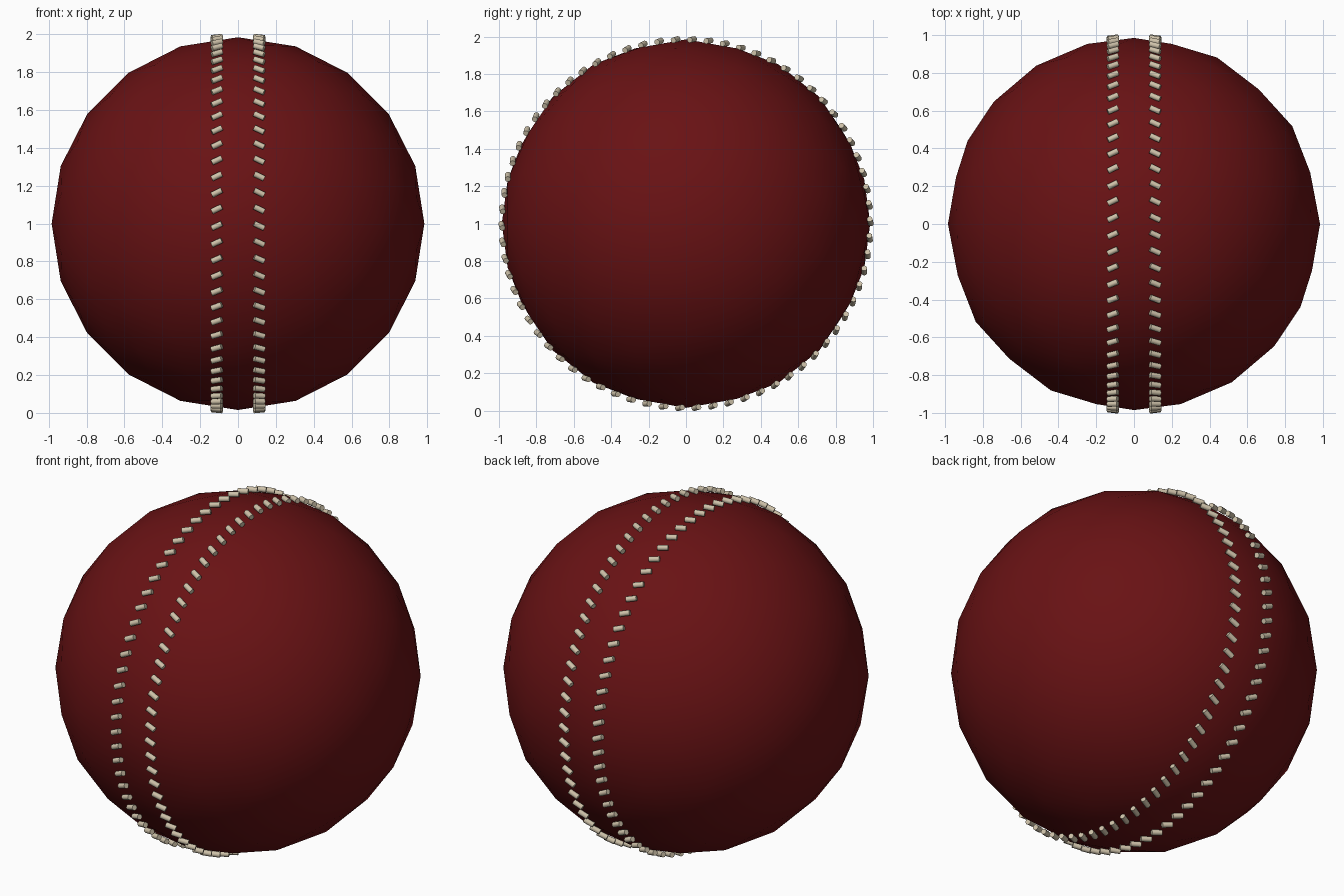
import bpy, bmesh, math
from mathutils import Matrix, Vector

if "Cube" in bpy.data.objects:
    bpy.data.objects.remove(bpy.data.objects["Cube"])

R = 0.985          # ball radius
COUNT = 70         # stitches per row
ROW_X = 0.112      # row offset from the middle
RING = 0.985       # stitch ring radius
TILT = math.radians(25)
PHASE = 0.012


def material(name, rgb):
    m = bpy.data.materials.new(name)
    m.diffuse_color = (*rgb, 1)
    m.use_nodes = True
    m.node_tree.nodes["Principled BSDF"].inputs["Base Color"].default_value = m.diffuse_color
    return m


def finish(bm, name, mat):
    me = bpy.data.meshes.new(name)
    bm.to_mesh(me)
    bm.free()
    me.materials.append(mat)
    ob = bpy.data.objects.new(name, me)
    bpy.context.collection.objects.link(ob)
    return ob


def smooth(ob, deg):
    bpy.ops.object.select_all(action='DESELECT')
    ob.select_set(True)
    bpy.context.view_layer.objects.active = ob
    bpy.ops.object.shade_smooth_by_angle(angle=math.radians(deg))


red = material("dark_red_leather", (0.14, 0.006, 0.007))
cream = material("cream_thread", (0.62, 0.54, 0.40))

# leather ball, coarse geodesic sphere with its pole along y
bm = bmesh.new()
bmesh.ops.create_icosphere(bm, subdivisions=3, radius=R,
                           matrix=Matrix.Rotation(math.pi / 2, 4, 'X'))
ball = finish(bm, "leather_ball", red)
ball.location.z = 1
smooth(ball, 40)

# two mirrored rows of slanted stitches
for side, name in ((-1, "left_stitches"), (1, "right_stitches")):
    bm = bmesh.new()
    for i in range(COUNT):
        a = 2 * math.pi * i / COUNT - PHASE
        pos = Vector((side * ROW_X, -RING * math.cos(a), RING * math.sin(a)))
        normal = pos.normalized()
        along = Vector((0, math.sin(a), math.cos(a)))
        across = along.cross(normal).normalized()
        if across.x < 0:
            across = -across
        axis = across * math.cos(TILT) - along * side * math.sin(TILT)
        other = normal.cross(axis)
        rot = Matrix((other, normal, axis)).transposed().to_4x4()
        bmesh.ops.create_cone(bm, cap_ends=True, segments=10, radius1=0.0155,
                              radius2=0.0155, depth=0.058,
                              matrix=Matrix.Translation(pos) @ rot)
    row = finish(bm, name, cream)
    row.location.z = 1
    smooth(row, 50)
